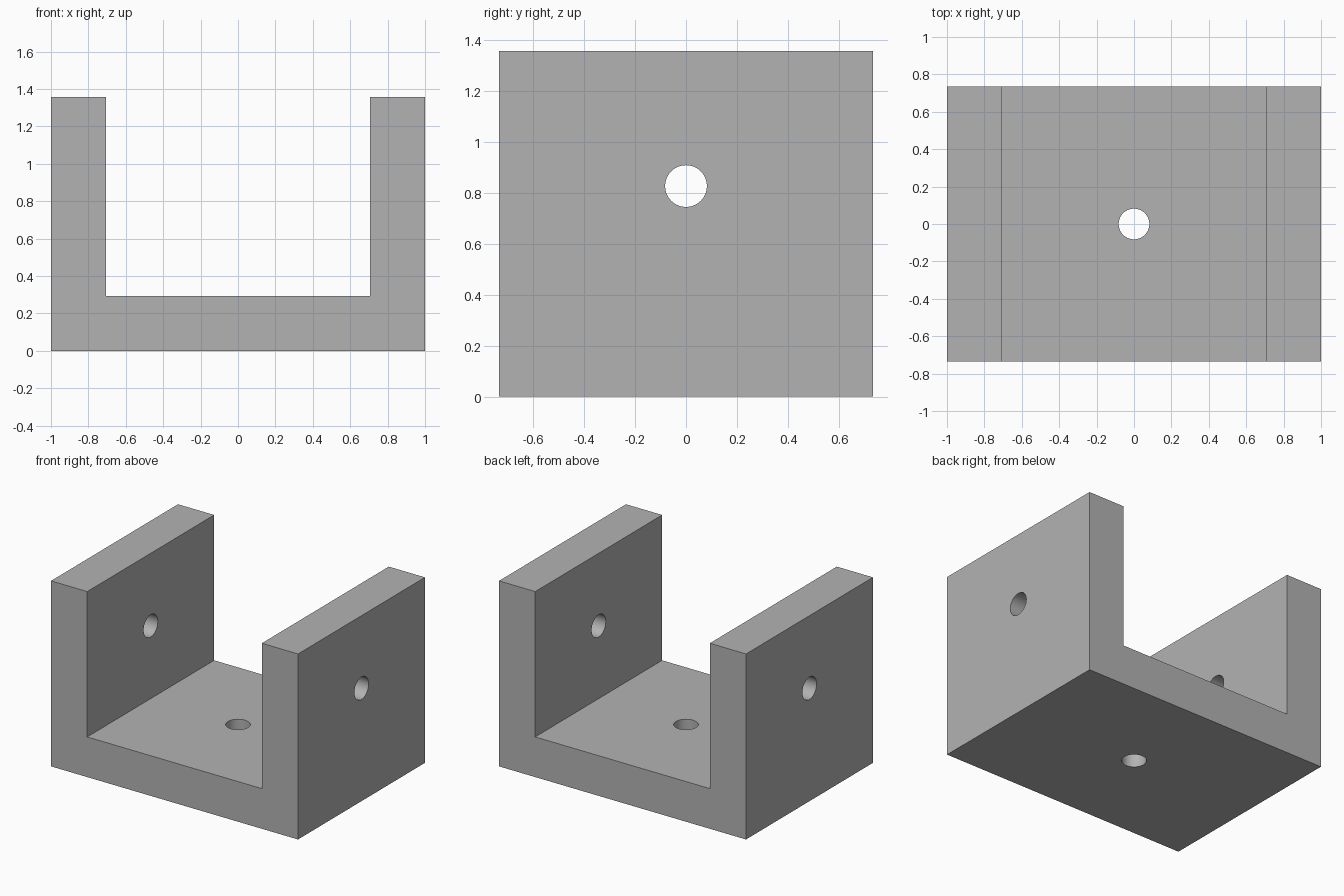
import bpy
import bmesh
import math

HALF_X, HALF_Y, HEIGHT = 1.0, 0.734, 1.358
INNER_X, FLOOR_Z = 0.707, 0.294
HOLE_R, HOLE_Z = 0.082, 0.827

cube = bpy.data.objects.get("Cube")
if cube:
    bpy.data.objects.remove(cube, do_unlink=True)

grey = bpy.data.materials.new("plain grey")
grey.use_nodes = True
colour = (0.45, 0.45, 0.45, 1)
grey.diffuse_color = colour
grey.node_tree.nodes["Principled BSDF"].inputs["Base Color"].default_value = colour

# U-shaped bracket: half profile, mirrored and extruded front to back
half = [(HALF_X, 0), (HALF_X, HEIGHT), (INNER_X, HEIGHT), (INNER_X, FLOOR_Z)]
profile = half + [(-x, z) for x, z in reversed(half)]
bm = bmesh.new()
face = bm.faces.new([bm.verts.new((x, -HALF_Y, z)) for x, z in profile])
extruded = bmesh.ops.extrude_face_region(bm, geom=[face])
verts = [v for v in extruded["geom"] if isinstance(v, bmesh.types.BMVert)]
bmesh.ops.translate(bm, verts=verts, vec=(0, 2 * HALF_Y, 0))
bmesh.ops.recalc_face_normals(bm, faces=bm.faces)
mesh = bpy.data.meshes.new("bracket")
bm.to_mesh(mesh)
bm.free()
mesh.materials.append(grey)
bracket = bpy.data.objects.new("bracket", mesh)
bpy.context.collection.objects.link(bracket)


def drill(name, location, rotation, depth):
    """Cut a round hole through the bracket."""
    bpy.ops.mesh.primitive_cylinder_add(
        vertices=64, radius=HOLE_R, depth=depth, location=location, rotation=rotation)
    cutter = bpy.context.object
    cutter.name = name
    cutter.data.materials.append(grey)
    cutter.hide_render = True
    cutter.display_type = 'WIRE'
    mod = bracket.modifiers.new(name, 'BOOLEAN')
    mod.operation = 'DIFFERENCE'
    mod.solver = 'EXACT'
    mod.object = cutter
    bpy.context.view_layer.objects.active = bracket
    bpy.ops.object.modifier_apply(modifier=name)
    bpy.data.objects.remove(cutter, do_unlink=True)


# Pin hole through both side walls, and bolt hole in the floor
drill("pin_hole", (0, 0, HOLE_Z), (0, math.pi / 2, 0), 3)
drill("bolt_hole", (0, 0, FLOOR_Z / 2), (0, 0, 0), 0.6)

# Smooth hole walls, sharp outer edges
bpy.ops.object.select_all(action='DESELECT')
bracket.select_set(True)
bpy.context.view_layer.objects.active = bracket
bpy.ops.object.shade_smooth_by_angle(angle=math.radians(30))
